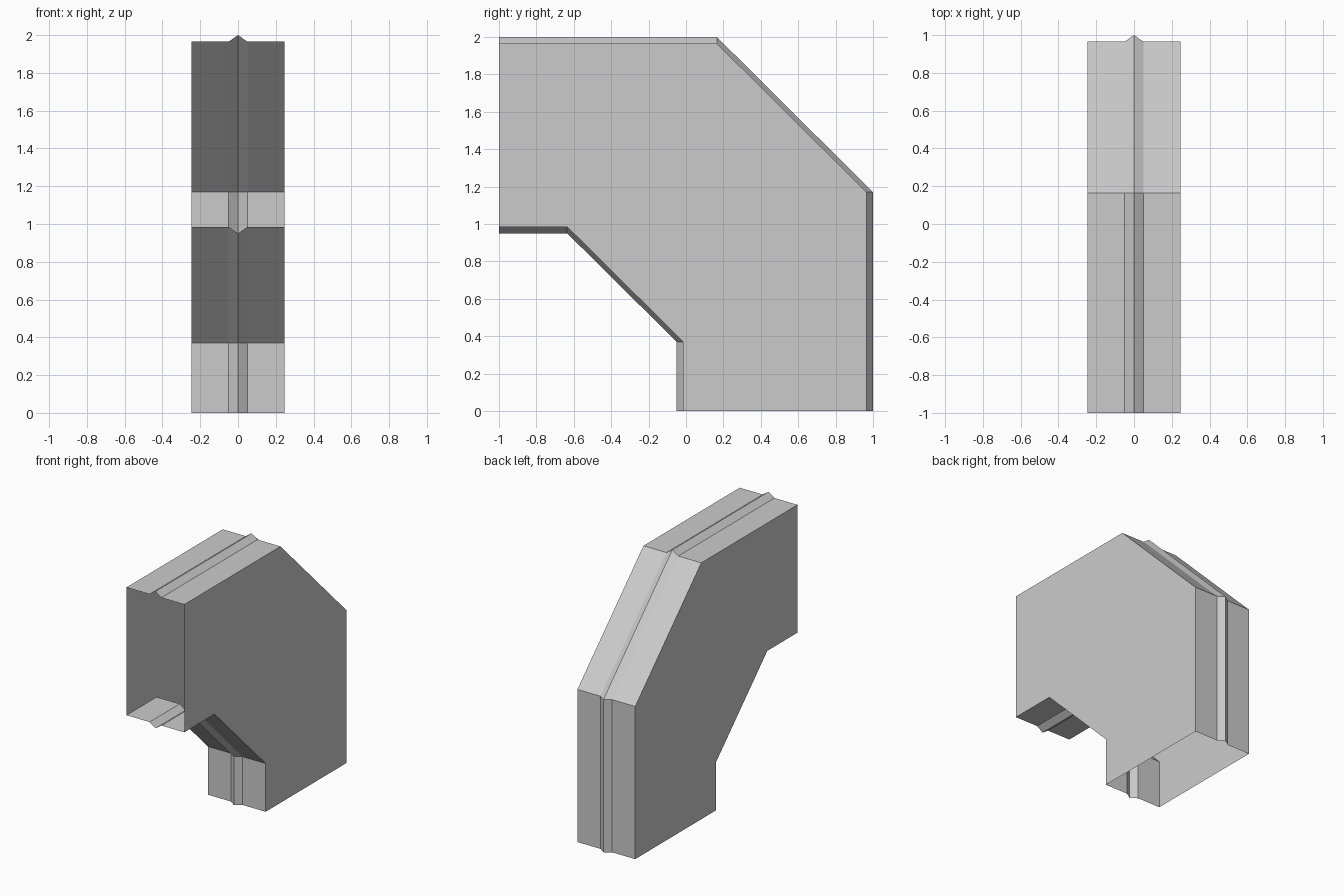
import bpy
import bmesh
from mathutils import Vector

cube = bpy.data.objects.get("Cube")
if cube:
    bpy.data.objects.remove(cube, do_unlink=True)

HALF_WIDTH = 0.245
RIB_HALF = 0.05
RIB_HEIGHT = 0.035

# Stations along the bend: outer (y, z), inner (y, z), rib direction (y, z)
UP, BACK = (0, 1), (1, 0)
STATIONS = [
    ((-1, 1.965), (-1, 0.985), UP),
    ((0.165, 1.965), (-0.635, 0.985), UP),
    ((0.965, 1.17), (-0.015, 0.37), BACK),
    ((0.965, 0), (-0.015, 0), BACK),
]

# Cross-section of one wall: flat, raised V rib, flat
WALL = [(-HALF_WIDTH, 0), (-RIB_HALF, 0), (0, RIB_HEIGHT),
        (RIB_HALF, 0), (HALF_WIDTH, 0)]


def wall_points(base, direction, sign):
    """Points of a ribbed wall; sign flips it for the inside of the bend."""
    return [Vector((x * sign,
                    base[0] + direction[0] * rise * sign,
                    base[1] + direction[1] * rise * sign))
            for x, rise in WALL]


# Sheet duct elbow, lofted through the stations with both ends left open
bm = bmesh.new()
rings = []
for outer, inner, direction in STATIONS:
    points = wall_points(outer, direction, 1) + wall_points(inner, direction, -1)
    rings.append([bm.verts.new(p) for p in points])

for a, b in zip(rings, rings[1:]):
    for j in range(len(a)):
        k = (j + 1) % len(a)
        bm.faces.new((a[j], a[k], b[k], b[j]))

# Merge the coplanar strips of each flat side into one face
bmesh.ops.dissolve_limit(bm, angle_limit=0.01, verts=bm.verts, edges=bm.edges)

mesh = bpy.data.meshes.new("duct_elbow")
bm.to_mesh(mesh)
bm.free()
elbow = bpy.data.objects.new("duct_elbow", mesh)
bpy.context.scene.collection.objects.link(elbow)

# Plain sheet metal grey
grey = bpy.data.materials.new("sheet_grey")
grey.use_nodes = True
colour = (0.6, 0.6, 0.6, 1)
grey.diffuse_color = colour
grey.node_tree.nodes["Principled BSDF"].inputs["Base Color"].default_value = colour
mesh.materials.append(grey)
